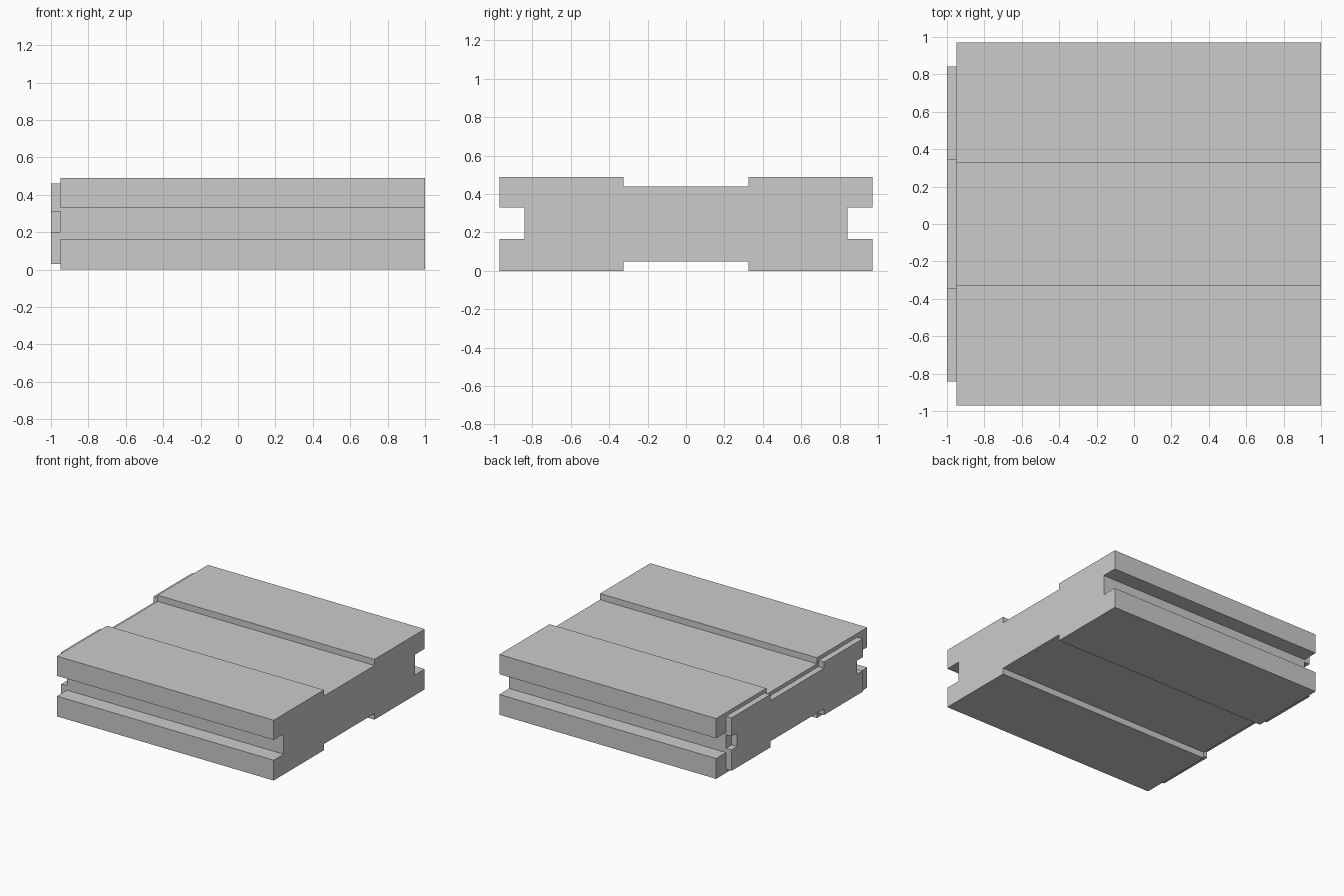
import bpy
import bmesh

if "Cube" in bpy.data.objects:
    bpy.data.objects.remove(bpy.data.objects["Cube"])


def extrude_profile(name, half, x0, x1):
    """Mirror a +y half profile across y = 0 and extrude it along x."""
    outline = half + [(-y, z) for y, z in reversed(half)]
    bm = bmesh.new()
    face = bm.faces.new([bm.verts.new((x0, y, z)) for y, z in outline])
    ext = bmesh.ops.extrude_face_region(bm, geom=[face])
    verts = [g for g in ext["geom"] if isinstance(g, bmesh.types.BMVert)]
    bmesh.ops.translate(bm, verts=verts, vec=(x1 - x0, 0, 0))
    bmesh.ops.recalc_face_normals(bm, faces=bm.faces)
    mesh = bpy.data.meshes.new(name)
    bm.to_mesh(mesh)
    bm.free()
    obj = bpy.data.objects.new(name, mesh)
    bpy.context.collection.objects.link(obj)
    return obj


def slotted_half(width, bottom, top, groove, step, slot_y, slot_z0, slot_z1):
    """Half section with top and bottom channels and a side slot."""
    return [(groove, bottom + step), (groove, bottom), (width, bottom),
            (width, slot_z0), (slot_y, slot_z0), (slot_y, slot_z1),
            (width, slot_z1), (width, top), (groove, top),
            (groove, top - step)]


# Main slab with long channels and side slots
extrude_profile("main_slab",
                slotted_half(0.97, 0.0, 0.49, 0.325, 0.05, 0.842, 0.165, 0.33),
                -0.95, 1.0)

# Inset raised plate on the left end
extrude_profile("end_plate",
                slotted_half(0.842, 0.03, 0.46, 0.345, 0.05, 0.77, 0.2, 0.31),
                -1.0, -0.95)
